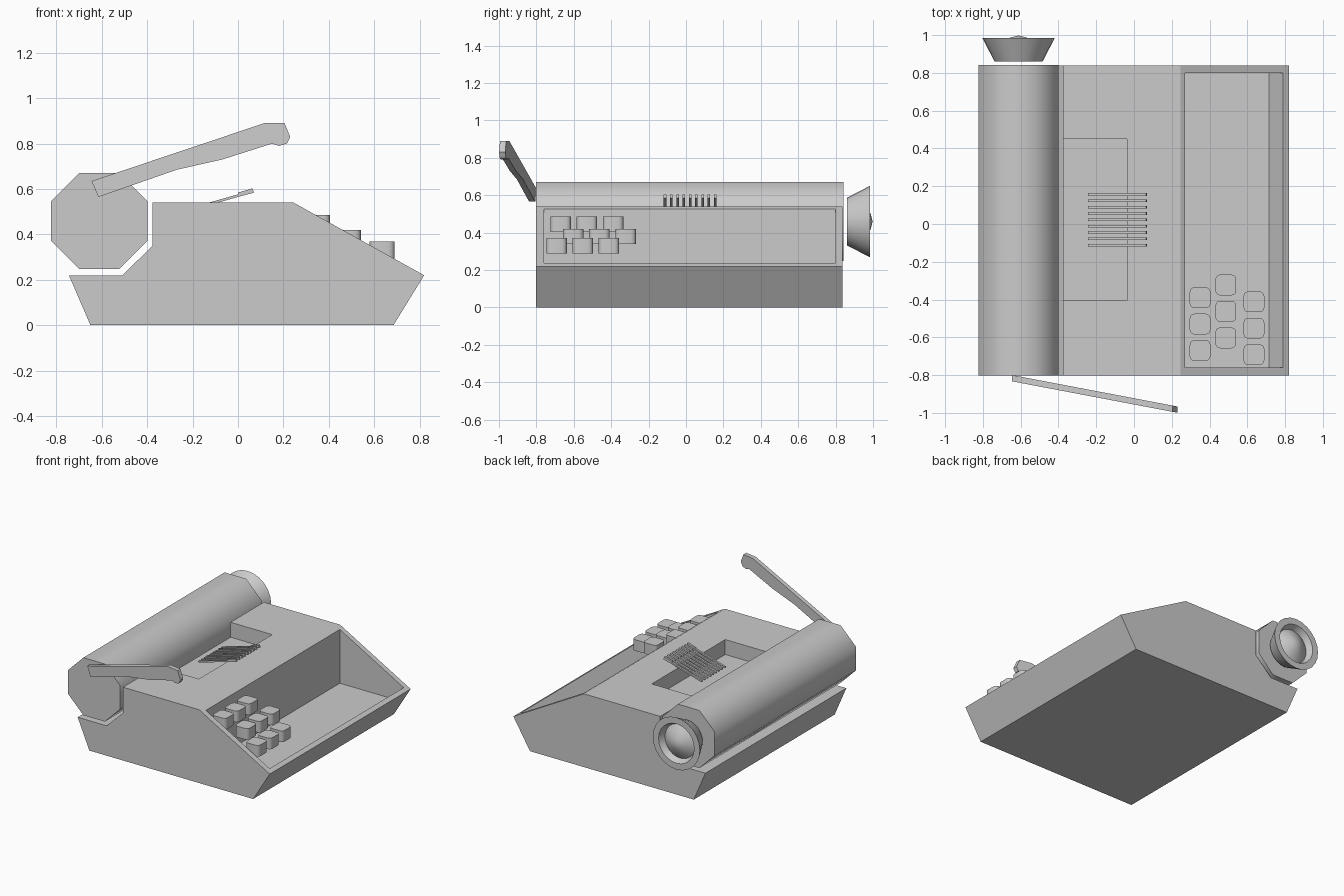
import bpy, bmesh, math
from mathutils import Matrix, Vector

if "Cube" in bpy.data.objects:
    bpy.data.objects.remove(bpy.data.objects["Cube"])


def finish(name, bm, smooth=None):
    bmesh.ops.recalc_face_normals(bm, faces=bm.faces[:])
    me = bpy.data.meshes.new(name)
    bm.to_mesh(me)
    bm.free()
    ob = bpy.data.objects.new(name, me)
    bpy.context.collection.objects.link(ob)
    bpy.ops.object.select_all(action='DESELECT')
    ob.select_set(True)
    bpy.context.view_layer.objects.active = ob
    if smooth:
        bpy.ops.object.shade_smooth_by_angle(angle=math.radians(smooth))
    return ob


def extrude_xz(name, profile, y0, y1, shear=0.0, smooth=None):
    """Side profile (x, z) extruded along y, optionally skewed in y by x."""
    bm = bmesh.new()
    x0 = profile[0][0]
    a = [bm.verts.new((x, y0 + shear * (x - x0), z)) for x, z in profile]
    b = [bm.verts.new((x, y1 + shear * (x - x0), z)) for x, z in profile]
    bm.faces.new(a)
    bm.faces.new(b[::-1])
    n = len(a)
    for i in range(n):
        j = (i + 1) % n
        bm.faces.new((a[i], b[i], b[j], a[j]))
    return finish(name, bm, smooth)


def cut(target, cutter):
    cutter.hide_render = True
    mod = target.modifiers.new("cut", 'BOOLEAN')
    mod.operation = 'DIFFERENCE'
    mod.solver = 'EXACT'
    mod.object = cutter
    bpy.context.view_layer.objects.active = target
    bpy.ops.object.modifier_apply(modifier=mod.name)
    bpy.data.objects.remove(cutter)


# Body with keyboard well and type bar well
body = extrude_xz("body", [(-0.65, 0), (0.685, 0), (0.82, 0.22), (0.245, 0.54),
                           (-0.376, 0.54), (-0.376, 0.35), (-0.51, 0.22), (-0.745, 0.22)],
                  -0.802, 0.838)
cut(body, extrude_xz("keyboard_cutter", [(0.27, 0.13), (0.715, 0.13), (0.79, 0.237),
                                         (0.79, 0.7), (0.27, 0.7)], -0.76, 0.80))
cut(body, extrude_xz("type_cutter", [(-0.45, 0.43), (-0.036, 0.43), (-0.036, 0.7),
                                     (-0.45, 0.7)], -0.405, 0.45))

# Octagonal paper roller
CX, CZ, R = -0.611, 0.459, 0.2295
octagon = [(CX + R * math.cos(math.radians(22.5 + 45 * i)),
            CZ + R * math.sin(math.radians(22.5 + 45 * i))) for i in range(8)]
extrude_xz("roller", octagon, -0.802, 0.842, smooth=50)

# Flared roller knob with domed centre, turned around the roller axis
bm = bmesh.new()
outline = [(0, 0.86), (0.127, 0.86), (0.192, 0.985), (0.145, 0.985), (0.125, 0.94),
           (0.085, 0.967), (0.04, 0.988), (0, 0.998)]
vs = [bm.verts.new((CX + r, y, CZ)) for r, y in outline]
es = [bm.edges.new(p) for p in zip(vs, vs[1:])]
bmesh.ops.spin(bm, geom=vs + es, cent=(CX, 0, CZ), axis=(0, 1, 0),
               angle=math.tau, steps=24)
bmesh.ops.remove_doubles(bm, verts=bm.verts[:], dist=0.0005)
finish("roller_knob", bm, 28)

# Carriage return lever
extrude_xz("return_lever", [(-0.645, 0.635), (-0.615, 0.565), (-0.27, 0.685), (-0.07, 0.73),
                            (0.15, 0.80), (0.18, 0.79), (0.215, 0.80), (0.23, 0.83),
                            (0.205, 0.89), (0.115, 0.89)], -0.833, -0.80, shear=-0.19)

# Type bars with thicker striking tips
for i in range(9):
    y = -0.112 + i * 0.0335
    extrude_xz(f"type_bar_{i + 1}", [(-0.24, 0.497), (0.003, 0.566), (0.07, 0.584), (0.064, 0.603),
                                     (-0.001, 0.584), (0.001, 0.577), (-0.243, 0.508)],
               y - 0.007, y + 0.007)

# Keys: three stepped rows of three, rounded vertical corners
rows = [(0.35, 0.485, -0.39), (0.486, 0.42, -0.323), (0.635, 0.37, -0.412)]
for r, (x, top, y) in enumerate(rows):
    for k in range(3):
        bm = bmesh.new()
        m = Matrix.Translation(Vector((x, y - 0.14 * k, top - 0.041)))
        bmesh.ops.create_cube(bm, size=1, matrix=m @ Matrix.Diagonal((0.11, 0.11, 0.082, 1)))
        upright = [e for e in bm.edges if abs(e.verts[0].co.z - e.verts[1].co.z) > 0.05]
        bmesh.ops.bevel(bm, geom=upright, offset=0.025, segments=3, profile=0.5,
                        affect='EDGES')
        finish(f"key_{r + 1}_{k + 1}", bm, 35)
